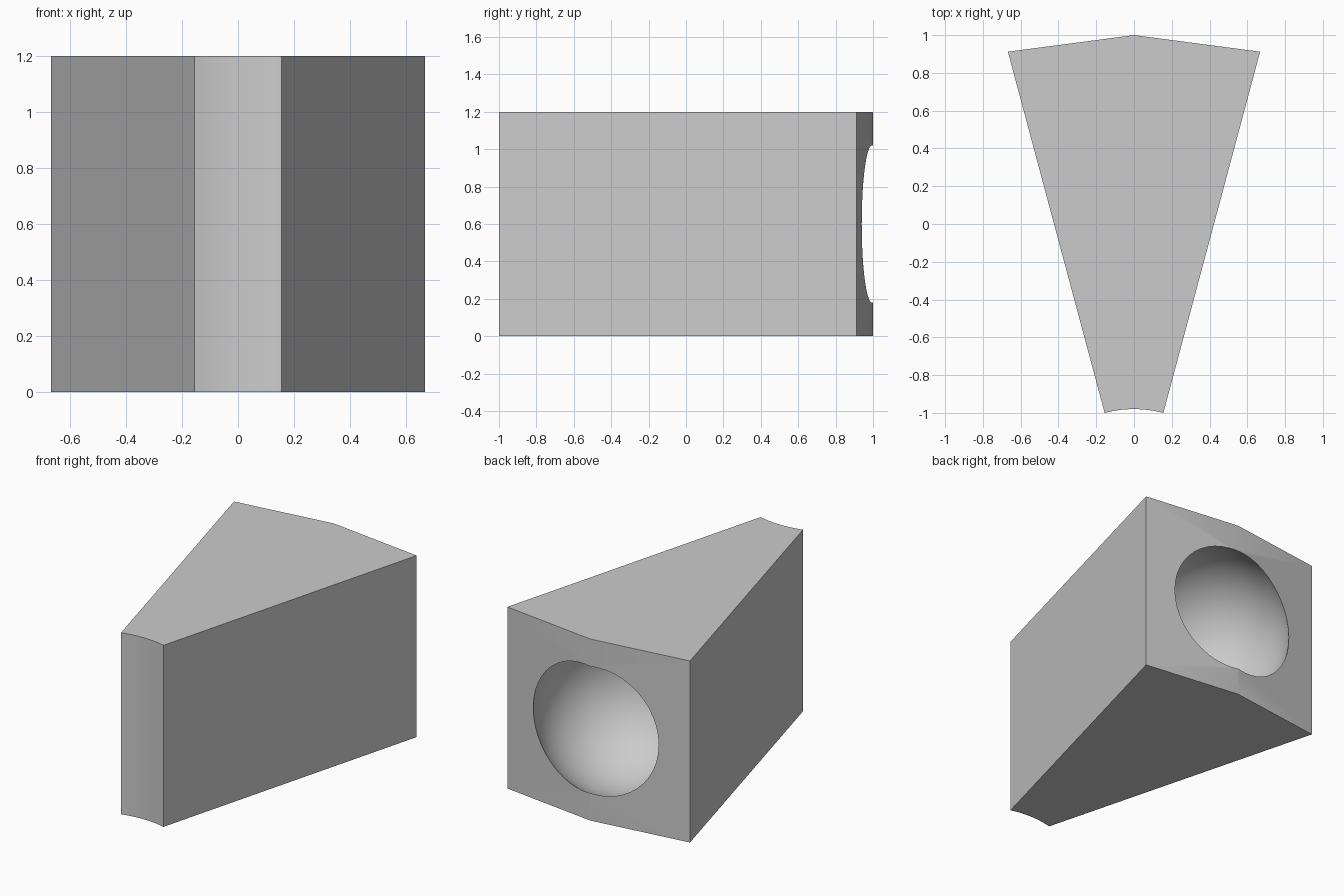
import bpy
import bmesh
from math import sin, cos, radians, pi
from mathutils import Matrix, Vector

cube = bpy.data.objects.get("Cube")
if cube:
    bpy.data.objects.remove(cube, do_unlink=True)

OUTER, HUB, HEIGHT = 2.58, 0.6, 1.2
HALF_ANGLE = radians(15)
AXIS_Y = 1 - OUTER
HUB_STEPS = 16

grey = bpy.data.materials.new("plain grey")
grey.use_nodes = True
colour = (0.6, 0.6, 0.6, 1)
grey.diffuse_color = colour
grey.node_tree.nodes["Principled BSDF"].inputs["Base Color"].default_value = colour


def make_object(name, bm):
    mesh = bpy.data.meshes.new(name)
    bm.to_mesh(mesh)
    bm.free()
    mesh.materials.append(grey)
    obj = bpy.data.objects.new(name, mesh)
    bpy.context.collection.objects.link(obj)
    return obj


def polar(radius, angle):
    return Vector((radius * sin(angle), AXIS_Y + radius * cos(angle), 0))


# Wedge segment: two flat outer facets, concave arc where it meets the hub
profile = [polar(OUTER, i * HALF_ANGLE) for i in (1, 0, -1)]
profile += [polar(HUB, HALF_ANGLE * (2 * i / HUB_STEPS - 1)) for i in range(HUB_STEPS + 1)]
bm = bmesh.new()
base = bm.faces.new([bm.verts.new(p) for p in profile])
top = bmesh.ops.extrude_face_region(bm, geom=[base])["geom"]
bmesh.ops.translate(bm, vec=(0, 0, HEIGHT), verts=[v for v in top if isinstance(v, bmesh.types.BMVert)])
bmesh.ops.recalc_face_normals(bm, faces=bm.faces)
wedge = make_object("wedge_segment", bm)

# Spherical pocket cut into the outer side
bm = bmesh.new()
place = Matrix.Translation((0, 0.685, HEIGHT / 2)) @ Matrix.Rotation(pi / 2, 4, "X")
bmesh.ops.create_uvsphere(bm, u_segments=48, v_segments=32, radius=0.525, matrix=place)
cutter = make_object("pocket_cutter", bm)

cut = wedge.modifiers.new("pocket", "BOOLEAN")
cut.operation = "DIFFERENCE"
cut.solver = "EXACT"
cut.object = cutter
bpy.context.view_layer.objects.active = wedge
wedge.select_set(True)
bpy.ops.object.modifier_apply(modifier=cut.name)
bpy.data.objects.remove(cutter, do_unlink=True)

# Smooth pocket and hub arc, crisp outer edges
bpy.ops.object.shade_smooth_by_angle(angle=radians(30))
